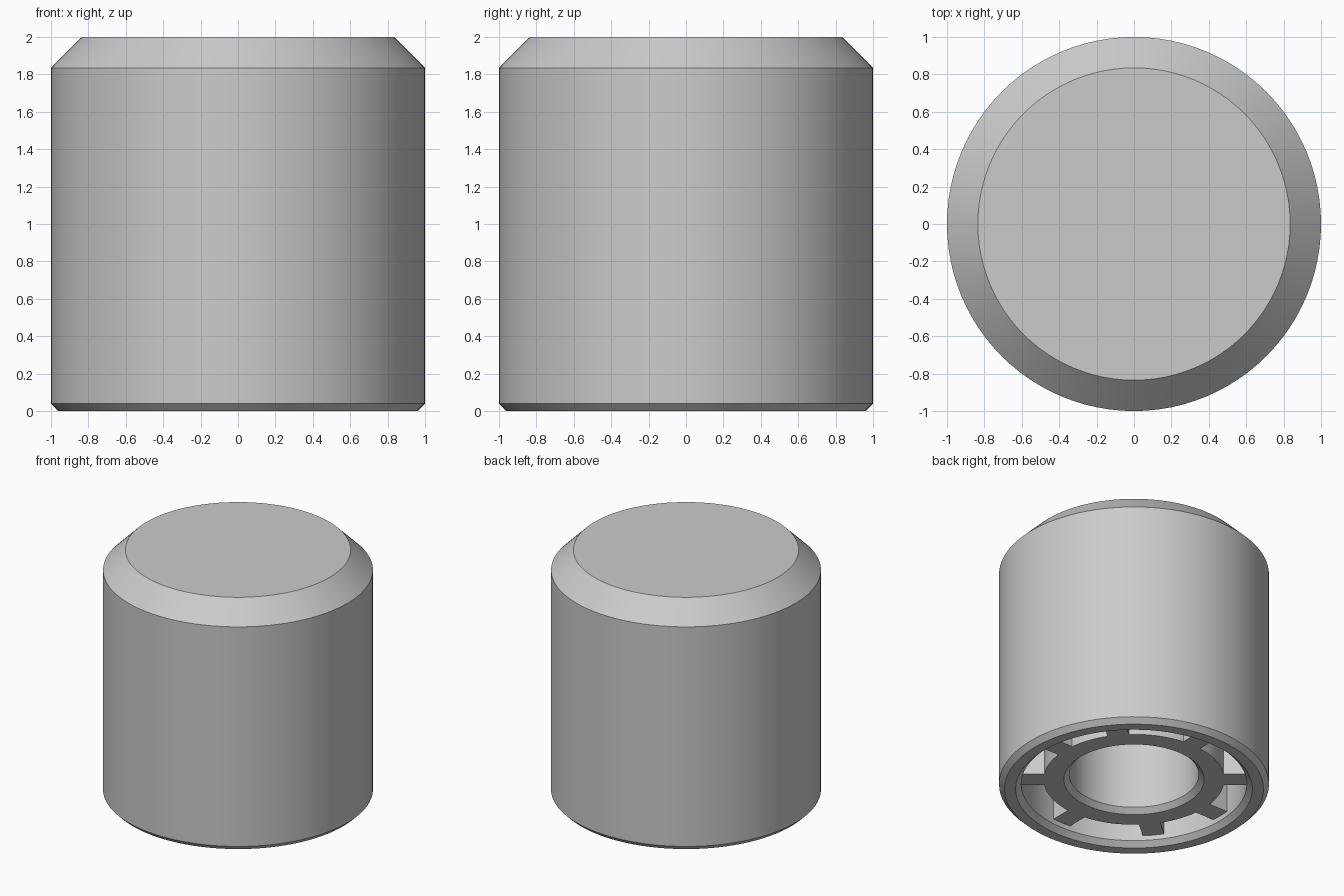
import bpy, bmesh, math
from mathutils import Matrix, Vector

cube = bpy.data.objects.get("Cube")
if cube:
    bpy.data.objects.remove(cube, do_unlink=True)

SEGMENTS = 96
CEILING = 1.8     # underside of the closed top
RECESS = 0.08     # height of the hub and rib ends above the rim

grey = bpy.data.materials.new("plain grey")
grey.use_nodes = True
colour = (0.6, 0.6, 0.6, 1)
grey.diffuse_color = colour
grey.node_tree.nodes["Principled BSDF"].inputs["Base Color"].default_value = colour


def add_object(name, bm):
    bmesh.ops.recalc_face_normals(bm, faces=bm.faces)
    mesh = bpy.data.meshes.new(name)
    bm.to_mesh(mesh)
    bm.free()
    mesh.materials.append(grey)
    obj = bpy.data.objects.new(name, mesh)
    bpy.context.collection.objects.link(obj)
    return obj


def revolve(name, profile, closed=False):
    """Spin a (radius, height) profile around the z axis."""
    bm = bmesh.new()
    verts = [bm.verts.new((r, 0, z)) for r, z in profile]
    pairs = list(zip(verts, verts[1:]))
    if closed:
        pairs.append((verts[-1], verts[0]))
    edges = [bm.edges.new(p) for p in pairs]
    bmesh.ops.spin(bm, geom=verts + edges, axis=(0, 0, 1), cent=(0, 0, 0),
                   angle=math.tau, steps=SEGMENTS, use_merge=True)
    bmesh.ops.remove_doubles(bm, verts=bm.verts, dist=1e-4)
    obj = add_object(name, bm)
    bpy.ops.object.select_all(action='DESELECT')
    obj.select_set(True)
    bpy.context.view_layer.objects.active = obj
    bpy.ops.object.shade_smooth_by_angle(angle=math.radians(30))
    return obj


# Hollow outer shell with chamfered top and rim
revolve("outer_shell", [
    (0, 2), (0.835, 2), (1, 1.835), (1, 0.04), (0.96, 0),
    (0.877, 0), (0.836, 0.04), (0.836, CEILING), (0, CEILING)])

# Inner tube, chamfered at the mouth
revolve("inner_tube", [
    (0.67, CEILING + 0.05), (0.67, RECESS), (0.52, RECESS),
    (0.48, RECESS + 0.04), (0.48, CEILING + 0.05)], closed=True)

# Ribs joining the tube to the shell
for i, angle in enumerate((0, 40, 90, 140, 180, 220, 270, 320)):
    bm = bmesh.new()
    height = CEILING + 0.05 - RECESS
    box = (Matrix.Rotation(math.radians(angle), 4, 'Z')
           @ Matrix.Translation(Vector((0.75, 0, RECESS + height / 2)))
           @ Matrix.Diagonal((0.2, 0.16, height, 1)))
    bmesh.ops.create_cube(bm, size=1, matrix=box)
    add_object(f"rib_{i + 1}", bm)
